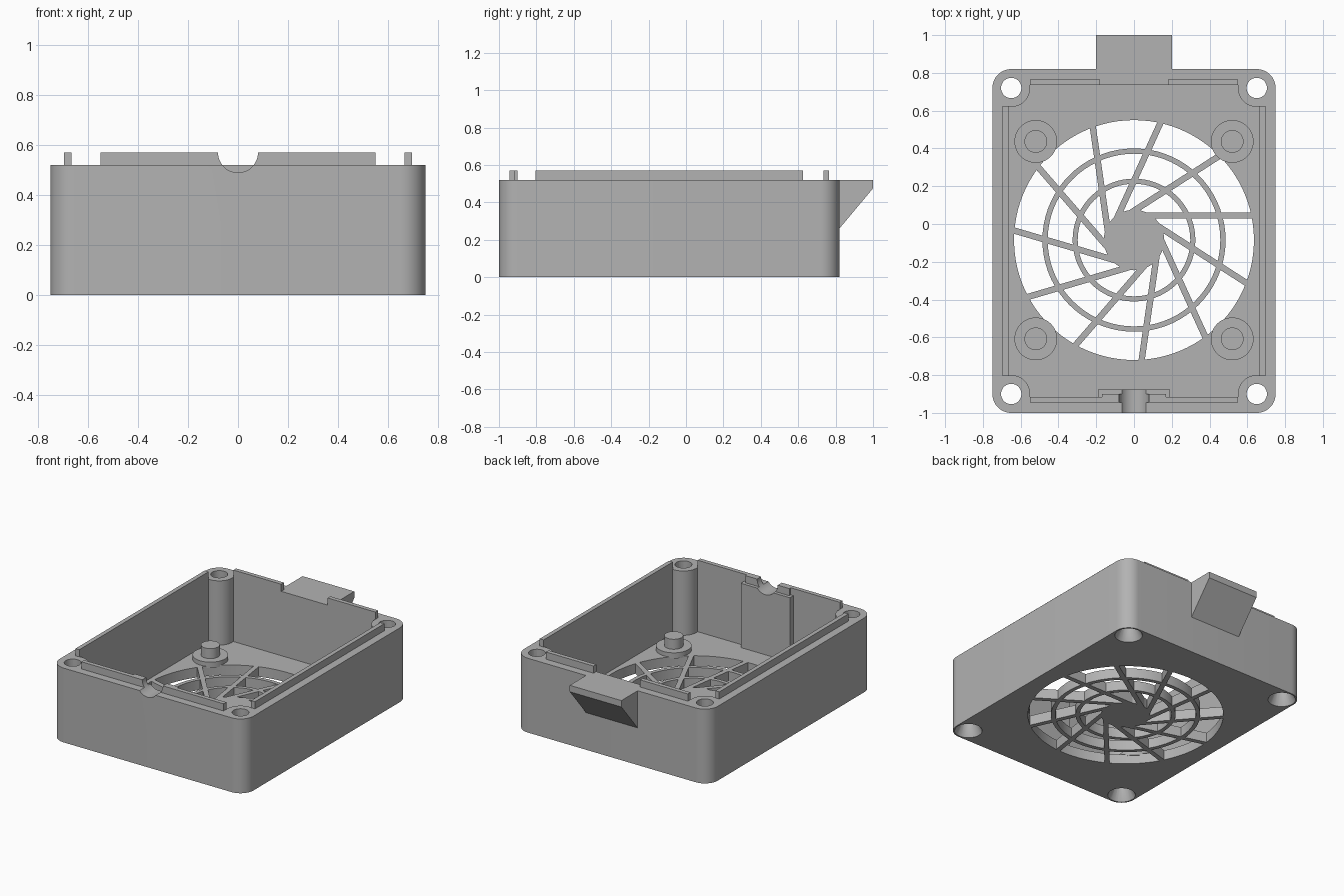
import bpy, bmesh, math
from mathutils import Matrix, Vector

old = bpy.data.objects.get("Cube")
if old:
    bpy.data.objects.remove(old, do_unlink=True)

grey = bpy.data.materials.new("plain grey")
grey.use_nodes = True
colour = (0.45, 0.45, 0.45, 1)
grey.diffuse_color = colour
grey.node_tree.nodes["Principled BSDF"].inputs["Base Color"].default_value = colour

MID = -0.09                  # middle of the case along y
TOP, FLOOR, LIP = 0.52, 0.07, 0.57
POST_X, POST_Y, POST_R = 0.65, 0.81, 0.1
FAN = Vector((0, -0.085, 0))
FAN_R = 0.635
parts = []


def finish(name, bm, keep=True):
    bmesh.ops.recalc_face_normals(bm, faces=bm.faces)
    mesh = bpy.data.meshes.new(name)
    bm.to_mesh(mesh)
    bm.free()
    mesh.materials.append(grey)
    obj = bpy.data.objects.new(name, mesh)
    bpy.context.collection.objects.link(obj)
    if keep:
        parts.append(obj)
    else:
        obj.hide_render = True
    return obj


def add_prism(bm, points, low, high, place=lambda a, b, c: (a, b, c)):
    """Extrude a flat outline from low to high."""
    a = [bm.verts.new(place(x, y, low)) for x, y in points]
    b = [bm.verts.new(place(x, y, high)) for x, y in points]
    bm.faces.new(a)
    bm.faces.new(b)
    for i in range(len(a)):
        j = (i + 1) % len(a)
        bm.faces.new((a[i], a[j], b[j], b[i]))


def prism(name, points, low, high, keep=True, **kw):
    bm = bmesh.new()
    add_prism(bm, points, low, high, **kw)
    return finish(name, bm, keep)


def box(name, x0, x1, y0, y1, z0, z1):
    return prism(name, [(x0, y0), (x1, y0), (x1, y1), (x0, y1)], z0, z1)


def arc(cx, cy, r, start, end, n):
    return [(cx + r * math.cos(start + (end - start) * i / n),
             cy + r * math.sin(start + (end - start) * i / n)) for i in range(n + 1)]


def circle(cx, cy, r, n=48):
    return arc(cx, cy, r, 0, math.tau, n)[:-1]


def cut(obj, cutter):
    mod = obj.modifiers.new("cut", 'BOOLEAN')
    mod.operation, mod.solver, mod.object = 'DIFFERENCE', 'EXACT', cutter
    bpy.context.view_layer.objects.active = obj
    bpy.ops.object.modifier_apply(modifier=mod.name)


# Case: rounded block, hollowed so that the corner screw posts remain
outer, cavity = [], []
half_x, half_y = 0.665, 0.825
near_x = POST_X - math.sqrt(POST_R ** 2 - (half_y - POST_Y) ** 2)
near_y = POST_Y - math.sqrt(POST_R ** 2 - (half_x - POST_X) ** 2)
begin = math.atan2(near_y - POST_Y, half_x - POST_X)
finish_angle = math.atan2(half_y - POST_Y, near_x - POST_X) - math.tau
for k, (sx, sy) in enumerate([(1, 1), (-1, 1), (-1, -1), (1, -1)]):
    quarter = k * math.pi / 2
    outer += arc(sx * POST_X, MID + sy * POST_Y, POST_R, quarter, quarter + math.pi / 2, 12)
    bite = [(sx * x, MID + sy * y)
            for x, y in arc(POST_X, POST_Y, POST_R, begin, finish_angle, 18)]
    cavity += bite if sx * sy > 0 else bite[::-1]

case = prism("case", outer, 0, TOP)
hollow = prism("hollow_cutter", cavity, FLOOR, 1, keep=False)
fan_hole = prism("fan_hole_cutter", circle(FAN.x, FAN.y, FAN_R, 96), -1, 0.3, keep=False)
cutters = [hollow, fan_hole]

# Screw holes with countersinks underneath
for sx in (-1, 1):
    for sy in (-1, 1):
        x, y = sx * POST_X, MID + sy * POST_Y
        cutters.append(prism("screw_hole_cutter", circle(x, y, 0.054, 32), -1, 1, keep=False))
        bm = bmesh.new()
        bmesh.ops.create_cone(bm, cap_ends=True, segments=32, radius1=0.1, radius2=0.05,
                              depth=0.1, matrix=Matrix.Translation((x, y, 0.03)))
        cutters.append(finish("countersink_cutter", bm, keep=False))

# Cable notch through the front wall, lip and backing block
notch = prism("notch_cutter", circle(0, LIP, 0.08), -1.1, -0.8, keep=False,
              place=lambda a, b, c: (a, c, b))
cutters.append(notch)
for cutter in cutters:
    cut(case, cutter)

block = box("cable_block", -0.19, 0.19, -0.925, -0.877, FLOOR - 0.01, TOP)
front_lip = prism("front_lip", [(-0.55, -0.945), (0.55, -0.945), (0.55, -0.915), (0.17, -0.915),
                                (0.17, -0.9), (-0.17, -0.9), (-0.17, -0.915), (-0.55, -0.915)],
                  TOP - 0.01, LIP)
cut(block, notch)
cut(front_lip, notch)

# Remaining raised lips
for side, s in (("right", -1), ("left", 1)):
    box(side + "_lip", s * 0.665, s * 0.695, -0.805, 0.625, TOP - 0.01, LIP)
    box(side + "_back_lip", s * 0.18, s * 0.55, 0.735, 0.765, TOP - 0.01, LIP)

# Wedge tab on the back wall
prism("back_tab", [(0.81, TOP), (1.0, TOP), (1.0, 0.475), (0.82, 0.26), (0.81, 0.26)],
      -0.2, 0.2, place=lambda a, b, c: (c, a, b))

# Fan grille: hub, two rings and slanted spokes
prism("grille_hub", circle(FAN.x, FAN.y, 0.16), 0, FLOOR)
for name, inner, rim in (("inner_ring", 0.298, 0.325), ("outer_ring", 0.457, 0.485)):
    bm = bmesh.new()
    n = 72
    loops = [[bm.verts.new((x, y, z)) for x, y in circle(FAN.x, FAN.y, r, n)]
             for r, z in ((inner, 0), (rim, 0), (rim, FLOOR), (inner, FLOOR))]
    for k in range(4):
        a, b = loops[k], loops[(k + 1) % 4]
        for i in range(n):
            j = (i + 1) % n
            bm.faces.new((a[i], a[j], b[j], b[i]))
    finish(name, bm)

bm = bmesh.new()
spokes = 11
for k in range(spokes):
    turn = Matrix.Translation(FAN) @ Matrix.Rotation(math.tau * k / spokes, 4, 'Z')
    add_prism(bm, [(0, 0.114), (0.627, 0.114), (0.627, 0.147), (0, 0.147)], 0, FLOOR,
              place=lambda a, b, c: turn @ Vector((a, b, c)))
finish("grille_spokes", bm)

# Fan mounting pads and pegs
for x in (-0.52, 0.52):
    for y in (-0.608, 0.437):
        prism("mount_pad", circle(x, y, 0.113), FLOOR - 0.01, FLOOR + 0.03)
        prism("mount_peg", circle(x, y, 0.06, 32), FLOOR, FLOOR + 0.1)

for cutter in cutters:
    bpy.data.objects.remove(cutter, do_unlink=True)

bpy.ops.object.select_all(action='DESELECT')
for obj in parts:
    obj.select_set(True)
bpy.context.view_layer.objects.active = case
bpy.ops.object.shade_smooth_by_angle(angle=math.radians(30))
